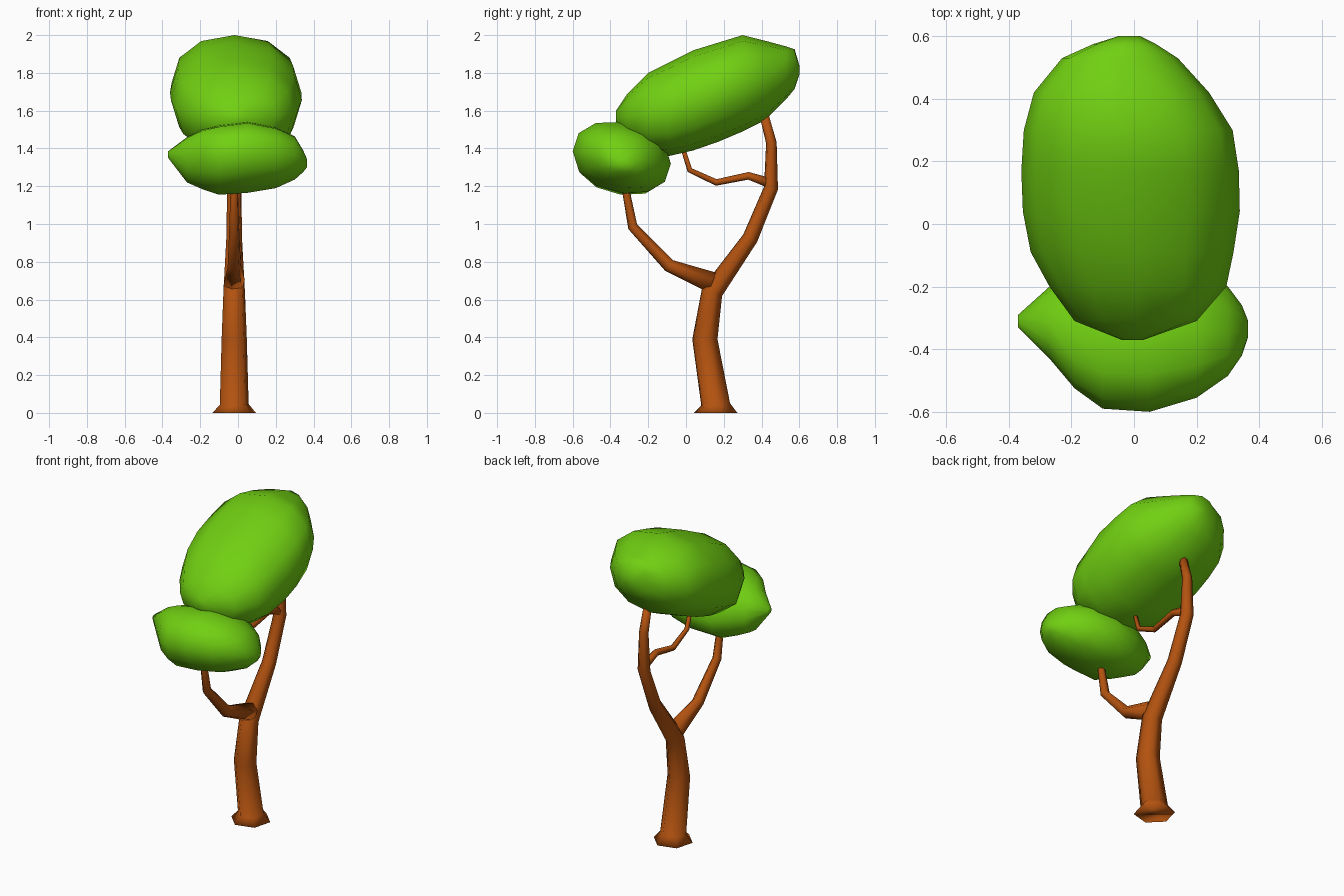
import bpy, bmesh, math
from mathutils import Vector

if "Cube" in bpy.data.objects:
    bpy.data.objects.remove(bpy.data.objects["Cube"])


def material(name, rgb):
    m = bpy.data.materials.new(name)
    m.diffuse_color = (*rgb, 1)
    m.use_nodes = True
    m.node_tree.nodes["Principled BSDF"].inputs["Base Color"].default_value = m.diffuse_color
    return m


LEAF = material("leaf green", (0.165, 0.63, 0.006))
BARK = material("bark brown", (0.45, 0.085, 0.005))


def loft(name, rings, mat):
    """Skin a list of equal-sized rings, cap the ends, shade smooth."""
    bm = bmesh.new()
    rows = [[bm.verts.new(p) for p in ring] for ring in rings]
    n = len(rows[0])
    for a, b in zip(rows, rows[1:]):
        for i in range(n):
            j = (i + 1) % n
            bm.faces.new((a[i], a[j], b[j], b[i]))
    bm.faces.new(rows[0])
    bm.faces.new(rows[-1])
    bmesh.ops.recalc_face_normals(bm, faces=bm.faces[:])
    for f in bm.faces:
        f.smooth = True
    me = bpy.data.meshes.new(name)
    bm.to_mesh(me)
    bm.free()
    me.materials.append(mat)
    ob = bpy.data.objects.new(name, me)
    bpy.context.collection.objects.link(ob)
    return ob


def limb(name, path, sides=6, x=-0.02):
    """Tapered tube through (y, z, radius) points in the tree's mid plane."""
    pts = [Vector((x, y, z)) for y, z, r in path]
    rings = []
    for k, p in enumerate(pts):
        d1 = (p - pts[max(k - 1, 0)]).normalized()
        d2 = (pts[min(k + 1, len(pts) - 1)] - p).normalized()
        t = (d1 + d2).normalized()
        if k == 0:
            t = d2
        side = Vector((1, 0, 0))
        up = t.cross(side)
        r = path[k][2]
        rings.append([p + r * (side * math.cos(a) + up * math.sin(a))
                      for a in (math.radians(15) + math.tau * i / sides for i in range(sides))])
    return loft(name, rings, BARK)


def crown(name, axis, stations, skew=0.0, sides=12, power=0.92):
    """Leaf mass lofted along an axis; station = (pos, side min, side max, z min, z max)."""
    rings = []
    for u, a0, a1, z0, z1 in stations:
        ring = []
        for i in range(sides):
            t = math.tau * i / sides
            c, s = (math.copysign(abs(v) ** power, v) for v in (math.cos(t), math.sin(t)))
            a = (a0 + a1) / 2 + (a1 - a0) / 2 * c
            z = (z0 + z1) / 2 + (z1 - z0) / 2 * s + skew * (a1 - a0) / 2 * c
            ring.append((u, a, z) if axis == "x" else (a, u, z))
        rings.append(ring)
    return loft(name, rings, LEAF)


# trunk with flared foot, continuing into the tall rear branch
limb("trunk", [(0.157, 0, 0.119), (0.157, 0.045, 0.079), (0.10, 0.39, 0.069),
               (0.138, 0.64, 0.059), (0.34, 0.925, 0.043), (0.45, 1.19, 0.039),
               (0.452, 1.43, 0.029), (0.415, 1.57, 0.025)])
# front branch
limb("front_branch", [(0.14, 0.69, 0.058), (-0.09, 0.78, 0.036), (-0.282, 0.985, 0.027),
                      (-0.317, 1.17, 0.021), (-0.318, 1.21, 0.018)])
# thin twig off the rear branch
limb("twig", [(0.45, 1.215, 0.028), (0.33, 1.255, 0.021), (0.16, 1.22, 0.018),
              (0.02, 1.285, 0.015), (-0.02, 1.41, 0.012)])

# large slanted crown, lofted front to back
crown("upper_crown", "y", [
    (-0.37, -0.04, 0.03, 1.53, 1.60), (-0.31, -0.19, 0.20, 1.45, 1.69),
    (-0.20, -0.27, 0.295, 1.38, 1.80), (-0.09, -0.33, 0.318, 1.36, 1.855),
    (0.04, -0.355, 0.338, 1.39, 1.92), (0.17, -0.36, 0.335, 1.435, 1.96),
    (0.30, -0.352, 0.315, 1.49, 2.00), (0.42, -0.32, 0.24, 1.55, 1.97),
    (0.53, -0.23, 0.14, 1.66, 1.94), (0.575, -0.13, 0.07, 1.715, 1.925),
    (0.60, -0.05, 0.02, 1.79, 1.84)])
# small front crown, lofted side to side
crown("lower_crown", "x", [
    (-0.37, -0.33, -0.29, 1.35, 1.385), (-0.27, -0.43, -0.20, 1.22, 1.46),
    (-0.19, -0.525, -0.15, 1.185, 1.50), (-0.10, -0.59, -0.10, 1.155, 1.52),
    (0.05, -0.60, -0.08, 1.165, 1.54), (0.20, -0.555, -0.12, 1.19, 1.51),
    (0.30, -0.485, -0.20, 1.235, 1.465), (0.345, -0.42, -0.26, 1.275, 1.39),
    (0.365, -0.36, -0.31, 1.30, 1.345)], skew=-0.13)
